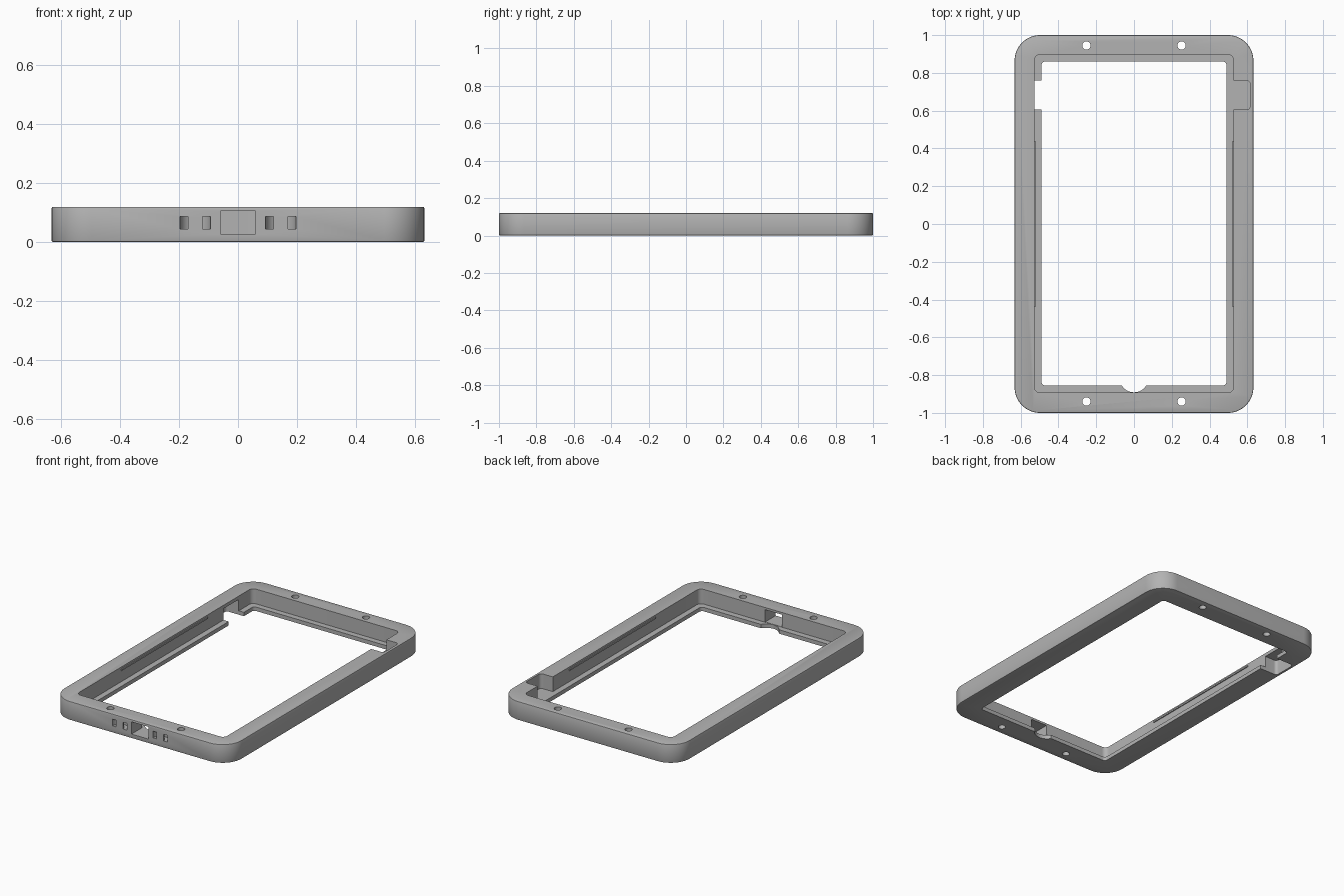
import bpy, bmesh
from math import sin, cos, pi

old = bpy.data.objects.get("Cube")
if old:
    bpy.data.objects.remove(old, do_unlink=True)

grey = bpy.data.materials.new("plain_grey")
grey.use_nodes = True
colour = (0.45, 0.45, 0.45, 1)
grey.diffuse_color = colour
grey.node_tree.nodes["Principled BSDF"].inputs["Base Color"].default_value = colour

HEIGHT, LEDGE = 0.12, 0.025


def arc(cx, cy, r, start, end, steps):
    angles = [start + (end - start) * i / steps for i in range(steps + 1)]
    return [(cx + r * cos(a), cy + r * sin(a)) for a in angles]


def rounded_rect(x0, x1, y0, y1, r, steps=8):
    centres = [(x1 - r, y1 - r), (x0 + r, y1 - r), (x0 + r, y0 + r), (x1 - r, y0 + r)]
    points = []
    for i, (cx, cy) in enumerate(centres):
        points += arc(cx, cy, r, i * pi / 2, (i + 1) * pi / 2, steps)
    return points


def box(x0, x1, y0, y1):
    return [(x0, y0), (x1, y0), (x1, y1), (x0, y1)]


def disc(cx, cy, r, steps=32):
    return arc(cx, cy, r, 0, 2 * pi, steps)[:-1]


def prism(name, points, z0, z1, bevel=0):
    """Upright solid from a flat outline, with optional softened rims."""
    bm = bmesh.new()
    base = bm.faces.new([bm.verts.new((x, y, z0)) for x, y in points])
    top = bmesh.ops.extrude_face_region(bm, geom=[base])["geom"]
    for v in top:
        if isinstance(v, bmesh.types.BMVert):
            v.co.z = z1
    bmesh.ops.recalc_face_normals(bm, faces=bm.faces)
    if bevel:
        rims = [e for e in bm.edges if abs(e.verts[0].co.z - e.verts[1].co.z) < 1e-6]
        bmesh.ops.bevel(bm, geom=rims, offset=bevel, segments=2, profile=0.5, affect='EDGES')
    mesh = bpy.data.meshes.new(name)
    bm.to_mesh(mesh)
    bm.free()
    mesh.materials.append(grey)
    obj = bpy.data.objects.new(name, mesh)
    bpy.context.collection.objects.link(obj)
    return obj


frame = prism("frame", rounded_rect(-0.632, 0.632, -1, 1, 0.135, 16), 0, HEIGHT, 0.005)


def cut(points, z0, z1):
    cutter = prism("cutter", points, z0, z1)
    cutter.hide_render = True
    mod = frame.modifiers.new("cut", 'BOOLEAN')
    mod.operation, mod.solver, mod.object = 'DIFFERENCE', 'EXACT', cutter
    bpy.context.view_layer.objects.active = frame
    bpy.ops.object.modifier_apply(modifier=mod.name)
    bpy.data.objects.remove(cutter, do_unlink=True)


# Panel recess above the ledge, then the through opening
cut(rounded_rect(-0.527, 0.527, -0.893, 0.897, 0.03), LEDGE, 0.2)
cut(rounded_rect(-0.49, 0.49, -0.855, 0.86, 0.02), -0.1, 0.2)

# Side pockets: left opens upward, right opens downward through the ledge
cut(rounded_rect(0.44, 0.615, 0.605, 0.76, 0.02), LEDGE, 0.2)
cut(rounded_rect(-0.615, -0.44, 0.605, 0.76, 0.02), -0.1, HEIGHT - 0.022)

# Finger notch in the front ledge
cut(disc(0, -0.815, 0.076, 48), -0.1, LEDGE + 0.01)

# Screw holes
for x in (-0.252, 0.252):
    for y in (-0.94, 0.945):
        cut(disc(x, y, 0.022), -0.1, 0.2)

# Cable port and curved tie channels in the front wall
cut(box(-0.06, 0.06, -1.1, -0.85), 0.027, 0.106)
for cx in (-0.145, 0.145):
    outer = arc(cx, -1, 0.052, 0, pi, 16)
    inner = arc(cx, -1, 0.025, pi, 0, 16)
    legs = [(cx - 0.052, -1.05), (cx - 0.025, -1.05)]
    ends = [(cx + 0.025, -1.05), (cx + 0.052, -1.05)]
    cut(outer + legs + inner + ends, 0.044, 0.087)

# Thin retaining ribs on the long inner walls
ribs = [prism(name, box(min(a, b), max(a, b), -0.44, 0.44), 0.098, 0.108)
        for name, a, b in (("left_rib", 0.521, 0.535), ("right_rib", -0.521, -0.535))]

# Smooth rounded walls, crisp edges
bpy.ops.object.select_all(action='DESELECT')
for obj in [frame] + ribs:
    obj.select_set(True)
bpy.context.view_layer.objects.active = frame
bpy.ops.object.shade_smooth_by_angle(angle=pi / 6)
